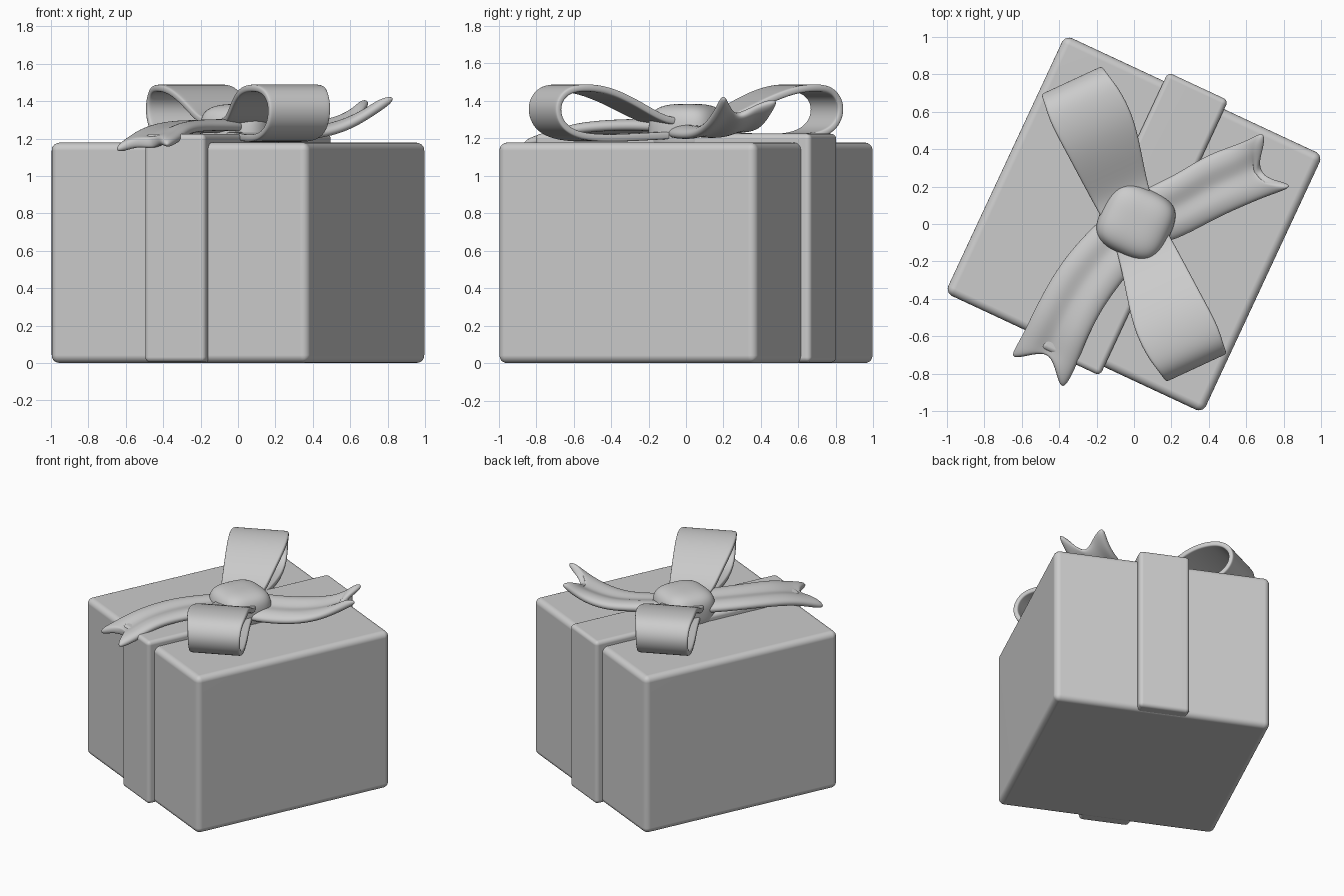
import bpy, bmesh
from math import radians
from mathutils import Vector, Matrix

if "Cube" in bpy.data.objects:
    bpy.data.objects.remove(bpy.data.objects["Cube"])

TURN = Matrix.Rotation(radians(-25), 4, 'Z')


def finish(name, bm, mods):
    bmesh.ops.recalc_face_normals(bm, faces=bm.faces)
    me = bpy.data.meshes.new(name)
    bm.to_mesh(me)
    bm.free()
    ob = bpy.data.objects.new(name, me)
    bpy.context.collection.objects.link(ob)
    for kind, settings in mods:
        m = ob.modifiers.new(kind.title(), kind)
        for key, value in settings.items():
            setattr(m, key, value)
    for p in me.polygons:
        p.use_smooth = True
    return ob


def rounded_box(name, hx, hy, z0, z1, radius):
    bm = bmesh.new()
    bmesh.ops.create_cube(bm, size=2)
    for v in bm.verts:
        v.co = TURN @ Vector((v.co.x * hx, v.co.y * hy, z0 if v.co.z < 0 else z1))
    bmesh.ops.bevel(bm, geom=bm.edges[:], offset=radius, segments=5,
                    profile=0.5, affect='EDGES')
    return finish(name, bm, [('WEIGHTED_NORMAL', {'keep_sharp': False})])


def sheet(name, rows, thickness):
    """Cloth strip through rows of points, thickened and smoothed."""
    bm = bmesh.new()
    grid = [[bm.verts.new(p) for p in row] for row in rows]
    for a, b in zip(grid, grid[1:]):
        for i in range(len(a) - 1):
            bm.faces.new((a[i], a[i + 1], b[i + 1], b[i]))
    return finish(name, bm, [('SOLIDIFY', {'thickness': thickness, 'offset': 0}),
                             ('SUBSURF', {'levels': 3, 'render_levels': 3})])


# Box and the single ribbon band wrapped over it
rounded_box("gift_box", 0.76, 0.76, 0.0, 1.178, 0.042)
rounded_box("ribbon_band", 0.178, 0.812, 0.004, 1.225, 0.028)

# Bow loops: teardrop profile (distance, height, left width, right width)
LOOP = [(0.05, 1.29, -.14, .14), (0.18, 1.29, -.15, .16), (0.34, 1.38, -.16, .20),
        (0.52, 1.46, -.17, .24), (0.68, 1.475, -.18, .235), (0.78, 1.455, -.165, .21),
        (0.835, 1.37, -.16, .20), (0.80, 1.26, -.16, .20), (0.68, 1.205, -.16, .20),
        (0.48, 1.20, -.15, .18), (0.28, 1.21, -.13, .14), (0.05, 1.22, -.12, .12)]


def bow_loop(name, sign):
    out = Vector((-0.42, 0.907, 0)) * sign
    side = Vector((0.907, 0.42, 0)) * sign
    rows = []
    for r, z, w0, w1 in LOOP:
        rows.append([out * r + side * (w0 + (w1 - w0) * t) + Vector((0, 0, z))
                     for t in (0, 0.06, 0.5, 0.94, 1)])
    sheet(name, rows, 0.04)


bow_loop("bow_loop_back", 1)
bow_loop("bow_loop_front", -1)


# Ribbon tails: left edge, right edge, plus a notched and folded end
def tail(name, left, right, notch):
    rows = []
    n = len(left) - 1
    for i, (a, b) in enumerate(zip(left, right)):
        a, b = Vector(a), Vector(b)
        mid = (a + b) / 2 if i < n else Vector(notch)
        fold = Vector((0, 0, 0.03))
        if i < n:
            mid -= fold * (i / n)
        rows.append([a, (a + mid) / 2 + fold, mid, (mid + b) / 2 + fold, b])
    sheet(name, rows, 0.06)


tail("ribbon_tail_front",
     [(-.12, .08, 1.25), (-.27, -.06, 1.25), (-.42, -.24, 1.25), (-.54, -.47, 1.22), (-.61, -.62, 1.17), (-.68, -.73, 1.12)],
     [(.08, -.12, 1.25), (-.03, -.27, 1.26), (-.15, -.42, 1.26), (-.25, -.61, 1.25), (-.30, -.75, 1.20), (-.385, -.92, 1.15)],
     (-.45, -.68, 1.18))
tail("ribbon_tail_back",
     [(.02, .18, 1.26), (.20, .25, 1.25), (.38, .37, 1.25), (.53, .42, 1.28), (.63, .46, 1.34), (.71, .51, 1.42)],
     [(.12, -.12, 1.22), (.28, -.06, 1.21), (.44, .03, 1.21), (.60, .10, 1.26), (.73, .155, 1.34), (.88, .205, 1.44)],
     (.62, .24, 1.30))

# Knot: puffy flattened cushion
bm = bmesh.new()
bmesh.ops.create_cube(bm, size=2)
bmesh.ops.subdivide_edges(bm, edges=bm.edges[:], cuts=9, use_grid_fill=True)
for v in bm.verts:
    c = v.co / sum(abs(k) ** 3.2 for k in v.co) ** (1 / 3.2)
    v.co = TURN @ Vector((c.x * 0.195, c.y * 0.19, c.z * 0.145 + 1.24)) + Vector((0.01, 0.01, 0))
finish("bow_knot", bm, [('SUBSURF', {'levels': 1, 'render_levels': 1})])
